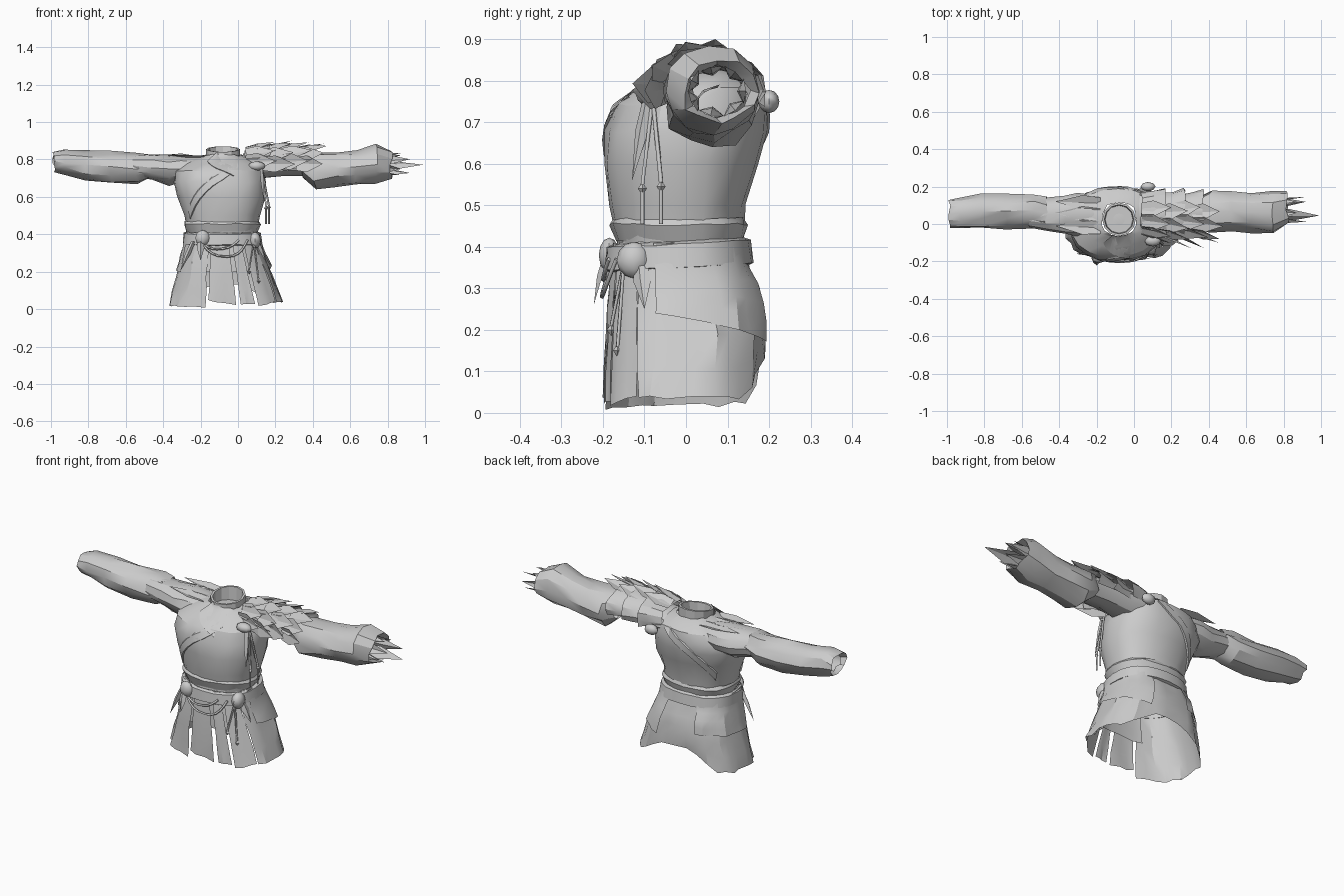
import bpy, bmesh, math, random
from mathutils import Vector

random.seed(4)
if "Cube" in bpy.data.objects:
    bpy.data.objects.remove(bpy.data.objects["Cube"])

cloth = bpy.data.materials.new("light grey cloth")
cloth.use_nodes = True
GREY = (0.6, 0.6, 0.6, 1)
cloth.diffuse_color = GREY
cloth.node_tree.nodes["Principled BSDF"].inputs["Base Color"].default_value = GREY


def finish(name, bm, angle=28):
    bmesh.ops.recalc_face_normals(bm, faces=bm.faces)
    me = bpy.data.meshes.new(name)
    bm.to_mesh(me)
    bm.free()
    me.materials.append(cloth)
    me.shade_smooth()
    me.set_sharp_from_angle(angle=math.radians(angle))
    ob = bpy.data.objects.new(name, me)
    bpy.context.collection.objects.link(ob)


def skin(name, rows, closed=True, jitter=0.0):
    """Joins rows of points into a surface."""
    bm = bmesh.new()
    grid = [[bm.verts.new(Vector(p) + Vector([random.uniform(-jitter, jitter) for _ in range(3)]))
             for p in row] for row in rows]
    n = len(rows[0])
    for a, b in zip(grid, grid[1:]):
        for i in range(n if closed else n - 1):
            j = (i + 1) % n
            bm.faces.new((a[i], a[j], b[j], b[i]))
    finish(name, bm)


def lerp_rings(rings, z):
    for a, b in zip(rings, rings[1:]):
        if z <= b[0]:
            t = max(0, (z - a[0]) / (b[0] - a[0]))
            return [u + (v - u) * t for u, v in zip(a, b)]
    return rings[-1]


def power(v, e):
    return math.copysign(abs(v) ** e, v)


def around(rings, deg, z, off=0.0, e=0.85):
    """Point on an upright body of rings (z, cx, cy, rx, ry)."""
    _, cx, cy, rx, ry = lerp_rings(rings, z)
    a = math.radians(deg)
    return (cx + (rx + off) * power(math.cos(a), e), cy + (ry + off) * power(math.sin(a), e), z)


def sleeve(name, rings, n=12, jitter=0.005):
    """Tube along x from rings (x, cy, cz, ry, rz)."""
    rows = []
    for x, cy, cz, ry, rz in rings:
        rows.append([(x, cy + ry * math.cos(math.tau * i / n), cz + rz * math.sin(math.tau * i / n))
                     for i in range(n)])
    skin(name, rows, jitter=jitter)


def leaf(name, base, tip, width, side=(0, 1, 0), lift=0.012):
    """Folded pointed plate from base to tip."""
    base, tip, s = Vector(base), Vector(tip), Vector(side).normalized() * width / 2
    mid = base.lerp(tip, 0.4)
    up = (tip - base).cross(s).normalized() * lift
    bm = bmesh.new()
    b0, b1, m0, m1, t = [bm.verts.new(p) for p in (base - s * 0.8, base + s * 0.8, mid - s, mid + s, tip)]
    c0, c1 = bm.verts.new(base + up), bm.verts.new(mid + up)
    for f in ((b0, c0, c1, m0), (c0, b1, m1, c1), (m0, c1, t), (c1, m1, t)):
        bm.faces.new(f)
    finish(name, bm, 20)


def cord(name, points, r=0.006):
    cu = bpy.data.curves.new(name, "CURVE")
    cu.dimensions, cu.bevel_depth, cu.bevel_resolution, cu.use_fill_caps = "3D", r, 0, True
    sp = cu.splines.new("POLY")
    sp.points.add(len(points) - 1)
    for q, p in zip(sp.points, points):
        q.co = (*p, 1)
    cu.materials.append(cloth)
    bpy.context.collection.objects.link(bpy.data.objects.new(name, cu))


def bead(name, at, size, seg=8, rows=6):
    bm = bmesh.new()
    bmesh.ops.create_uvsphere(bm, u_segments=seg, v_segments=rows, radius=1)
    for v in bm.verts:
        v.co = Vector(at) + Vector([c * s for c, s in zip(v.co, size)])
    finish(name, bm, 50)


def tassel(name, top, tip, r=0.005):
    top, tip = Vector(top), Vector(tip)
    cord(name + "_cord", [top, tip + Vector((0, 0, 0.01))], r)
    bead(name + "_tip", tip, (0.011, 0.011, 0.015), 4, 2)


# Upper garment
TORSO = [(0.40, -0.085, -0.015, 0.185, 0.15), (0.50, -0.083, -0.02, 0.202, 0.16),
         (0.60, -0.088, -0.015, 0.236, 0.185), (0.68, -0.10, 0, 0.245, 0.195),
         (0.74, -0.10, 0.012, 0.24, 0.185), (0.78, -0.09, 0.035, 0.205, 0.155),
         (0.81, -0.085, 0.04, 0.15, 0.115), (0.825, -0.08, 0.025, 0.092, 0.09)]
skin("torso", [[around(TORSO, i * 18, r[0]) for i in range(20)] for r in TORSO], jitter=0.005)
skin("sash_flare", [[around(TORSO, i * 18, z, o) for i in range(20)]
                    for z, o in ((0.41, 0.0), (0.455, 0.011), (0.468, 0.002))], jitter=0.004)

# Standing collar, lower in front, over a closed neck
collar_rows = []
for r, top in ((0.09, 0), (0.09, 1), (0.078, 1), (0.074, 0), (0.02, 0)):
    ring = [math.tau * i / 12 for i in range(12)]
    collar_rows.append([(-0.08 + r * math.cos(a), 0.025 + r * math.sin(a),
                         0.855 + 0.015 * math.sin(a) if top else 0.795) for a in ring])
skin("collar", collar_rows)
bead("neck_floor", (-0.08, 0.025, 0.79), (0.078, 0.078, 0.006), 12, 4)

# Crossed lapels, front and back
for name, a0, z0, a1, z1 in (("front_lapel", 215, 0.49, 292, 0.77), ("under_lapel", 285, 0.72, 250, 0.80),
                             ("back_lapel", 140, 0.52, 68, 0.78)):
    edge = [(a0 + (a1 - a0) * k / 8, z0 + (z1 - z0) * k / 8) for k in range(9)]
    skin(name, [[around(TORSO, a, z + d, o) for a, z in edge]
                for d, o in ((-0.01, 0.0), (-0.007, 0.007), (0.035, 0.005), (0.045, -0.003))], closed=False)

# Skirt panels with slits and a raised back hem
SKIRT = [(0.0, -0.06, -0.005, 0.315, 0.193), (0.2, -0.072, 0.0, 0.25, 0.192),
         (0.3, -0.08, -0.005, 0.215, 0.182), (0.36, -0.083, -0.018, 0.197, 0.163),
         (0.42, -0.085, -0.018, 0.19, 0.156)]


def panel(name, a0, a1, h0, h1, arch=0.0, off=0.0, top=0.41, jitter=0.003):
    n = max(3, round((a1 - a0) / 12))
    rows = []
    for k in range(6):
        row = []
        for i in range(n + 1):
            a = a0 + (a1 - a0) * i / n
            hem = h0 + (h1 - h0) * i / n
            if abs(a - 90) < 45:
                hem += arch * math.cos(math.radians(2 * (a - 90)))
            z = hem + (top - hem) * k / 5
            row.append(around(SKIRT, a, z, off + 0.005 * math.sin(i * 2.1) * (1 - k / 5), 0.78))
        rows.append(row)
    skin(name, rows, closed=False, jitter=jitter)


panel("main_skirt", -31, 254, 0.04, 0.01, 0.11, jitter=0.006)
panel("front_skirt_panel", 256.5, 276, 0.05, 0.02)
panel("front_left_panel", 280, 294, 0.025, 0.03)
panel("side_left_panel", 298, 328, 0.02, 0.04)
panel("inner_front_lining", 246, 320, 0.2, 0.2, off=-0.012)

# Layered wrap over the hips
panel("left_hip_flap", -15, 70, 0.24, 0.17, off=0.01)
panel("right_hip_flap", 110, 205, 0.23, 0.2, off=0.01)

# Belt, sitting slightly higher at the back
BELT = ((0.348, 0.0), (0.353, 0.014), (0.408, 0.016), (0.416, 0.0))
skin("belt", [[(x, y, z + 0.05 * y) for x, y, z in (around(SKIRT, i * 15, h, o) for i in range(24))]
              for h, o in BELT], jitter=0.002)

# Belt ornaments and swags
bead("front_buckle", (-0.19, -0.185, 0.38), (0.038, 0.025, 0.042))
bead("left_buckle", (0.09, -0.125, 0.368), (0.032, 0.042, 0.044))
for k, (dip, a1) in enumerate(((0.09, 305), (0.05, 290))):
    cord(f"belt_swag_{k}", [around(SKIRT, 240 + (a1 - 240) * t / 10,
                                   0.37 - dip * math.sin(math.pi * t / 10), 0.014, 0.8)
                            for t in range(11)], 0.006)
for k, (x, y, z) in enumerate(((0.06, -0.18, 0.2), (0.11, -0.165, 0.15))):
    tassel(f"belt_tassel_{k}", (0.085, -0.15, 0.36), (x, y, z))
leaf("buckle_ribbon", (-0.2, -0.19, 0.37), (-0.2, -0.222, 0.26), 0.04, (1, 0, 0))
leaf("side_ribbon", (-0.24, -0.15, 0.36), (-0.31, -0.16, 0.2), 0.03, (1, 0, 0))
leaf("left_ribbon", (0.1, -0.11, 0.36), (0.15, -0.1, 0.25), 0.045, (0.4, 1, 0))

# Right sleeve
sleeve("right_upper_sleeve", [(-0.2, 0.05, 0.75, 0.1, 0.07), (-0.3, 0.05, 0.752, 0.115, 0.075),
                              (-0.37, 0.05, 0.745, 0.1, 0.083), (-0.46, 0.05, 0.76, 0.088, 0.07),
                              (-0.56, 0.06, 0.765, 0.08, 0.06)])
sleeve("right_cuff", [(-0.47, 0.06, 0.768, 0.08, 0.062), (-0.54, 0.07, 0.752, 0.09, 0.086),
                      (-0.68, 0.07, 0.758, 0.094, 0.087), (-0.82, 0.07, 0.767, 0.088, 0.086),
                      (-0.93, 0.06, 0.785, 0.083, 0.068), (-0.985, 0.06, 0.785, 0.075, 0.055),
                      (-0.95, 0.06, 0.785, 0.06, 0.045)], jitter=0.008)
leaf("right_underarm_fold", (-0.3, 0.03, 0.69), (-0.53, 0.04, 0.712), 0.12, lift=0.015)
for k, y in enumerate((-0.02, 0.05, 0.11)):
    leaf(f"right_shoulder_fold_{k}", (-0.18, y, 0.82), (-0.42, y + 0.01, 0.828), 0.08)

# Left sleeve
sleeve("left_upper_sleeve", [(0.03, 0.06, 0.76, 0.11, 0.07), (0.13, 0.06, 0.765, 0.105, 0.068),
                             (0.25, 0.06, 0.772, 0.09, 0.058), (0.42, 0.06, 0.77, 0.085, 0.06)])
sleeve("left_cuff", [(0.35, 0.06, 0.765, 0.09, 0.068), (0.41, 0.06, 0.74, 0.11, 0.1),
                     (0.52, 0.065, 0.748, 0.107, 0.092), (0.63, 0.065, 0.758, 0.107, 0.09),
                     (0.74, 0.06, 0.78, 0.115, 0.107), (0.82, 0.08, 0.775, 0.088, 0.075),
                     (0.78, 0.08, 0.775, 0.07, 0.06)], jitter=0.009)


# Flared bands wrapping the top of the left shoulder
def shoulder_band(name, x, length, r0, r1):
    rows = []
    for t in (0, 0.55, 1):
        r = r0 + (r1 - r0) * t
        rows.append([(x + length * t, 0.06 + r * math.cos(a), 0.775 + r * 0.72 * math.sin(a))
                     for a in (math.radians(-20 + 22 * i) for i in range(11))])
    skin(name, rows, closed=False, jitter=0.007)


for k in range(3):
    shoulder_band(f"shoulder_band_{k}", 0.04 + 0.1 * k, 0.13, 0.105 - 0.006 * k, 0.136 - 0.008 * k)

# Pointed shards rising over the front and top of the shoulder
for row in range(4):
    for k in range(4):
        a = math.radians(75 + 33 * k + row % 2 * 8)
        out = Vector((0, math.cos(a), math.sin(a) * 0.72))
        base = Vector((0.04 + 0.09 * row, 0.05, 0.78)) + out * 0.11
        tip = base + Vector((0.15 + random.uniform(-0.02, 0.03), 0, 0)) + out * random.uniform(0.03, 0.07)
        leaf(f"shoulder_shard_{row}_{k}", base, tip, 0.09, (0, -math.sin(a), math.cos(a)))

# Shards spreading from the left wrist
for k in range(7):
    a = math.tau * k / 7
    base = Vector((0.72, 0.075 + 0.06 * math.cos(a), 0.775 + 0.05 * math.sin(a)))
    tip = base + Vector((0.15 + 0.05 * (k % 3 == 0), 0.01 * math.cos(a), 0.01 * math.sin(a)))
    leaf(f"wrist_shard_{k}", base, tip, 0.06, (0, -math.sin(a), math.cos(a)))
leaf("long_wrist_shard", (0.72, 0.05, 0.765), (0.99, 0.045, 0.772), 0.08, (0, 1, 0.7))

# Shoulder brooches with hanging cords
bead("front_brooch", (0.1, -0.09, 0.765), (0.045, 0.03, 0.025))
bead("back_brooch", (0.075, 0.2, 0.75), (0.04, 0.025, 0.028))
for k, (x, y, z) in enumerate(((0.15, -0.105, 0.54), (0.165, -0.06, 0.545))):
    tassel(f"shoulder_tassel_{k}", (0.125, -0.08, 0.76), (x, y, z), 0.006)
    cord(f"shoulder_tassel_tail_{k}", [(x, y, z), (x, y, 0.455)], 0.005)
leaf("shoulder_ribbon", (0.12, -0.09, 0.76), (0.14, -0.13, 0.56), 0.035, (0.4, 1, 0))
